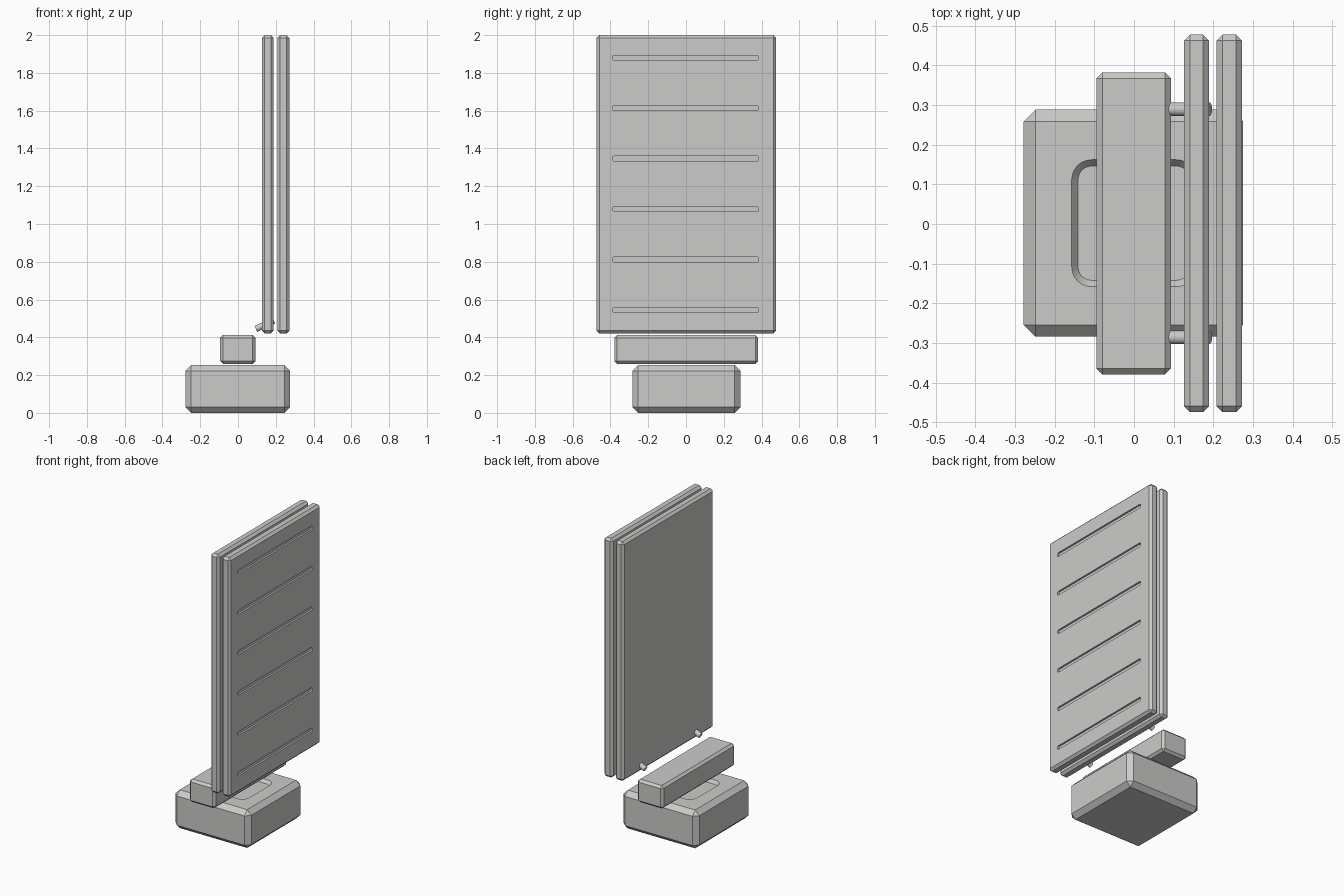
import bpy, bmesh, math
from mathutils import Matrix, Vector

old = bpy.data.objects.get("Cube")
if old:
    bpy.data.objects.remove(old, do_unlink=True)

grey = bpy.data.materials.new("light_grey")
grey.use_nodes = True
grey.diffuse_color = (0.6, 0.6, 0.59, 1)
grey.node_tree.nodes["Principled BSDF"].inputs["Base Color"].default_value = (0.6, 0.6, 0.59, 1)


def add_object(name, bm):
    bmesh.ops.recalc_face_normals(bm, faces=bm.faces)
    mesh = bpy.data.meshes.new(name)
    bm.to_mesh(mesh)
    bm.free()
    mesh.materials.append(grey)
    obj = bpy.data.objects.new(name, mesh)
    bpy.context.collection.objects.link(obj)
    return obj


def chamfered_box(name, low, high, chamfer):
    low, high = Vector(low), Vector(high)
    bm = bmesh.new()
    bmesh.ops.create_cube(bm, size=1)
    bmesh.ops.scale(bm, vec=high - low, verts=bm.verts)
    bmesh.ops.translate(bm, vec=(low + high) / 2, verts=bm.verts)
    bmesh.ops.bevel(bm, geom=bm.edges[:], offset=chamfer, segments=1, affect='EDGES')
    return add_object(name, bm)


def rounded_loop(bm, half_x, half_y, radius, z, steps):
    """Ring of vertices around a rounded rectangle."""
    verts = []
    for corner, (sx, sy) in enumerate(((1, 1), (-1, 1), (-1, -1), (1, -1))):
        for i in range(steps + 1):
            a = (corner + i / steps) * math.pi / 2
            verts.append(bm.verts.new((sx * (half_x - radius) + radius * math.cos(a),
                                       sy * (half_y - radius) + radius * math.sin(a), z)))
    return verts


def add_pocket(bm, matrix, half_x, half_y, radius, depth, taper, steps):
    """Solid to cut away, with its outer rim at the local z = 0."""
    start = set(bm.verts)
    floor = rounded_loop(bm, half_x - taper, half_y - taper, radius - taper, -depth, steps)
    lid = rounded_loop(bm, half_x + taper, half_y + taper, radius + taper, depth, steps)
    bm.faces.new(floor[::-1])
    bm.faces.new(lid)
    for i in range(len(floor)):
        j = (i + 1) % len(floor)
        bm.faces.new((floor[i], floor[j], lid[j], lid[i]))
    bmesh.ops.transform(bm, matrix=matrix, verts=[v for v in bm.verts if v not in start])


def carve(target, bm):
    cutter = add_object("pocket_cutter", bm)
    cutter.hide_render = True
    mod = target.modifiers.new("pockets", 'BOOLEAN')
    mod.operation, mod.solver, mod.object = 'DIFFERENCE', 'EXACT', cutter
    bpy.context.view_layer.objects.active = target
    bpy.ops.object.modifier_apply(modifier=mod.name)
    bpy.data.objects.remove(cutter, do_unlink=True)


# Base block with a shallow sloped tray in its top
base = chamfered_box("base", (-0.278, -0.284, 0), (0.275, 0.288, 0.253), 0.03)
tray = bmesh.new()
add_pocket(tray, Matrix.Translation((0, 0.002, 0.253)), 0.157, 0.16, 0.05, 0.02, 0.016, 6)
carve(base, tray)

# Cross bar above the base
chamfered_box("cross_bar", (-0.095, -0.379, 0.26), (0.093, 0.382, 0.412), 0.015)

# Twin upright panels
chamfered_box("inner_panel", (0.126, -0.474, 0.42), (0.189, 0.477, 2), 0.015)
outer = chamfered_box("outer_panel", (0.208, -0.474, 0.42), (0.272, 0.477, 2), 0.015)

# Row of slots across the outer panel
slots = bmesh.new()
for i in range(6):
    place = Matrix.Translation((0.272, -0.002, 0.545 + i * 0.267)) @ Matrix.Rotation(math.pi / 2, 4, 'Y')
    add_pocket(slots, place, 0.013, 0.385, 0.006, 0.012, 0, 3)
carve(outer, slots)

# Tilted pegs at the foot of the inner panel
for side, y in (("left", 0.289), ("right", -0.286)):
    bm = bmesh.new()
    bmesh.ops.create_cone(bm, cap_ends=True, segments=24, radius1=0.017, radius2=0.017, depth=0.105)
    tilt = Matrix.Rotation(math.radians(65), 4, 'Y')
    bmesh.ops.transform(bm, matrix=Matrix.Translation((0.142, y, 0.467)) @ tilt, verts=bm.verts)
    peg = add_object("peg_" + side, bm)
    bpy.ops.object.select_all(action='DESELECT')
    peg.select_set(True)
    bpy.context.view_layer.objects.active = peg
    bpy.ops.object.shade_smooth_by_angle(angle=math.radians(30))
